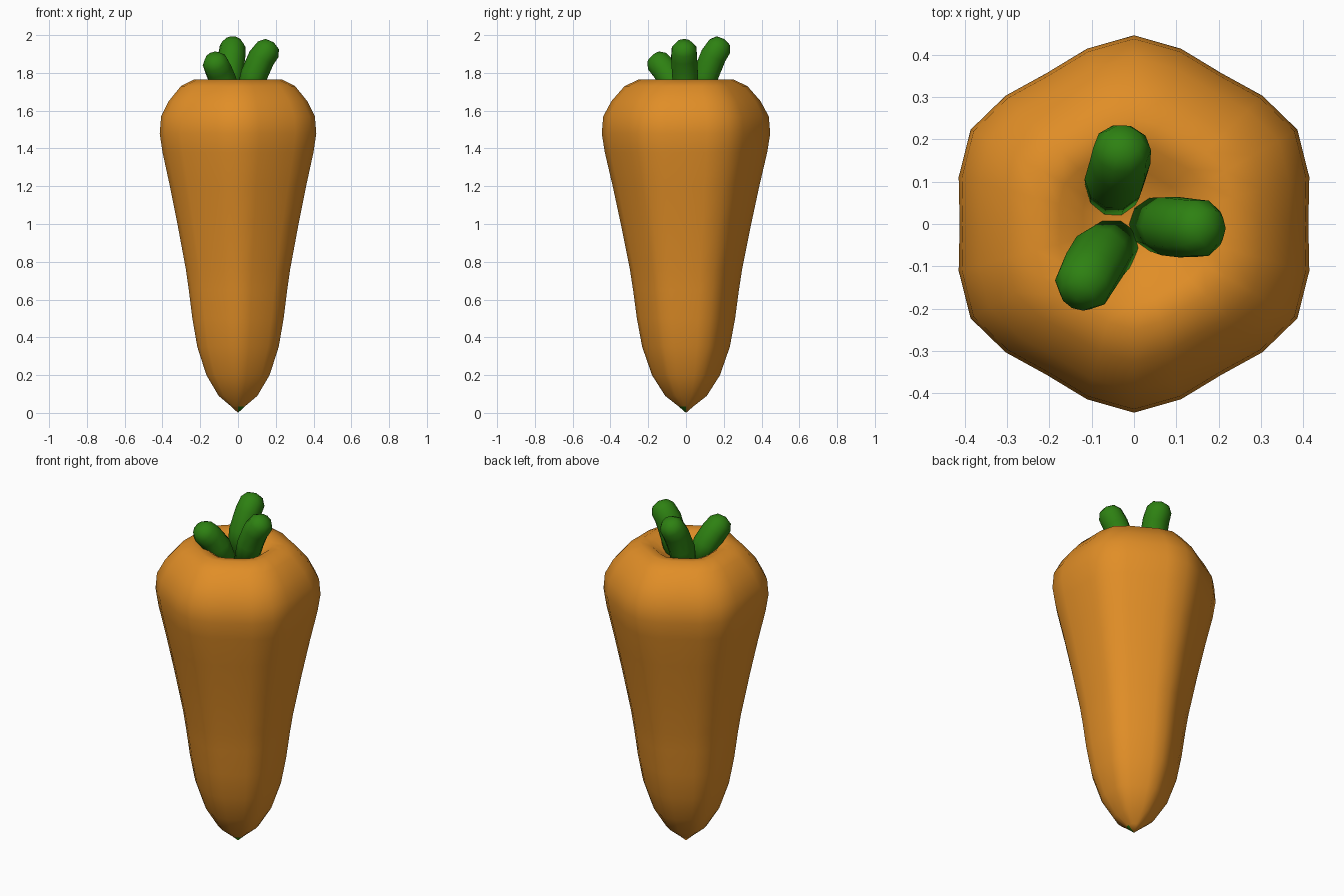
import bpy, bmesh, math
from mathutils import Vector

if "Cube" in bpy.data.objects:
    bpy.data.objects.remove(bpy.data.objects["Cube"])


def material(name, rgb):
    m = bpy.data.materials.new(name)
    m.diffuse_color = (*rgb, 1)
    m.use_nodes = True
    m.node_tree.nodes["Principled BSDF"].inputs["Base Color"].default_value = m.diffuse_color
    return m


orange = material("carrot orange", (0.75, 0.27, 0.02))
green = material("leaf green", (0.027, 0.22, 0.006))


def skin(name, rings, start, end, mats):
    """Join rings of points into a closed smooth skin with a point at each end."""
    bm = bmesh.new()
    vs = [[bm.verts.new(p) for p in ring] for ring in rings]
    a, b = bm.verts.new(start), bm.verts.new(end)
    n = len(vs[0])
    for i in range(n):
        j = (i + 1) % n
        bm.faces.new((a, vs[0][j], vs[0][i]))
        for lo, hi in zip(vs, vs[1:]):
            bm.faces.new((lo[i], lo[j], hi[j], hi[i]))
        bm.faces.new((vs[-1][i], vs[-1][j], b))
    bmesh.ops.recalc_face_normals(bm, faces=bm.faces)
    for f in bm.faces:
        f.smooth = True
    me = bpy.data.meshes.new(name)
    bm.to_mesh(me)
    bm.free()
    for m in mats:
        me.materials.append(m)
    ob = bpy.data.objects.new(name, me)
    bpy.context.collection.objects.link(ob)
    return ob


# Root: softened hexagonal section, corners on the y axis, dimpled crown
profile = [(0.04, 0.035), (0.11, 0.09), (0.18, 0.2), (0.232, 0.35),
           (0.26, 0.5), (0.28, 0.65), (0.297, 0.76), (0.345, 1.0),
           (0.388, 1.2), (0.43, 1.38), (0.446, 1.48), (0.438, 1.57),
           (0.395, 1.65), (0.325, 1.73), (0.25, 1.765), (0.19, 1.757),
           (0.13, 1.715), (0.07, 1.69)]
SIDES = 24
rings = []
for r, z in profile:
    ring = []
    for i in range(SIDES):
        a = math.tau * i / SIDES
        k = 0.962 - 0.038 * math.cos(6 * a)
        ring.append((r * k * math.cos(a), r * k * math.sin(a), z))
    rings.append(ring)
root = skin("carrot_root", rings, (0, 0, 0), (0, 0, 1.68), [orange, green])

# Tiny green patch on the front right of the tip
for f in root.data.polygons:
    c = f.center
    if c.z < 0.035 and c.x > 0 and c.y < 0:
        f.material_index = 1


# Stubby leaf stalks: bent tubes with rounded ends
def leaf(name, path, radius=0.072, sides=10):
    pts = [Vector(p) for p in path]
    tip_dir = (pts[-1] - pts[-2]).normalized()
    pts.append(pts[-1] + tip_dir * 0.035)
    radii = [radius * 0.9] + [radius] * (len(pts) - 3) + [radius * 0.95, radius * 0.62]
    rings = []
    for i, p in enumerate(pts):
        d = (pts[min(i + 1, len(pts) - 1)] - pts[max(i - 1, 0)]).normalized()
        u = d.cross(Vector((0.3, 1, 0)) if abs(d.y) < 0.4 else Vector((1, 0, 0))).normalized()
        if abs(d.y) >= 0.4:
            u = d.cross(u)
        u = (Vector((1, 0, 0)) - d * d.x).normalized()
        v = d.cross(u)
        rings.append([p + radii[i] * (u * math.cos(math.tau * k / sides)
                                      + v * math.sin(math.tau * k / sides))
                      for k in range(sides)])
    skin(name, rings, pts[0], pts[-1] + tip_dir * 0.012, [green])


leaf("leaf_right", [(0.05, 0, 1.66), (0.085, -0.005, 1.79),
                    (0.125, -0.01, 1.88), (0.16, -0.01, 1.925)])
leaf("leaf_back", [(-0.05, 0.08, 1.66), (-0.045, 0.105, 1.79),
                   (-0.033, 0.145, 1.89), (-0.028, 0.178, 1.94)])
leaf("leaf_front_left", [(-0.05, -0.05, 1.66), (-0.08, -0.075, 1.76),
                         (-0.105, -0.115, 1.82), (-0.122, -0.148, 1.857)])
